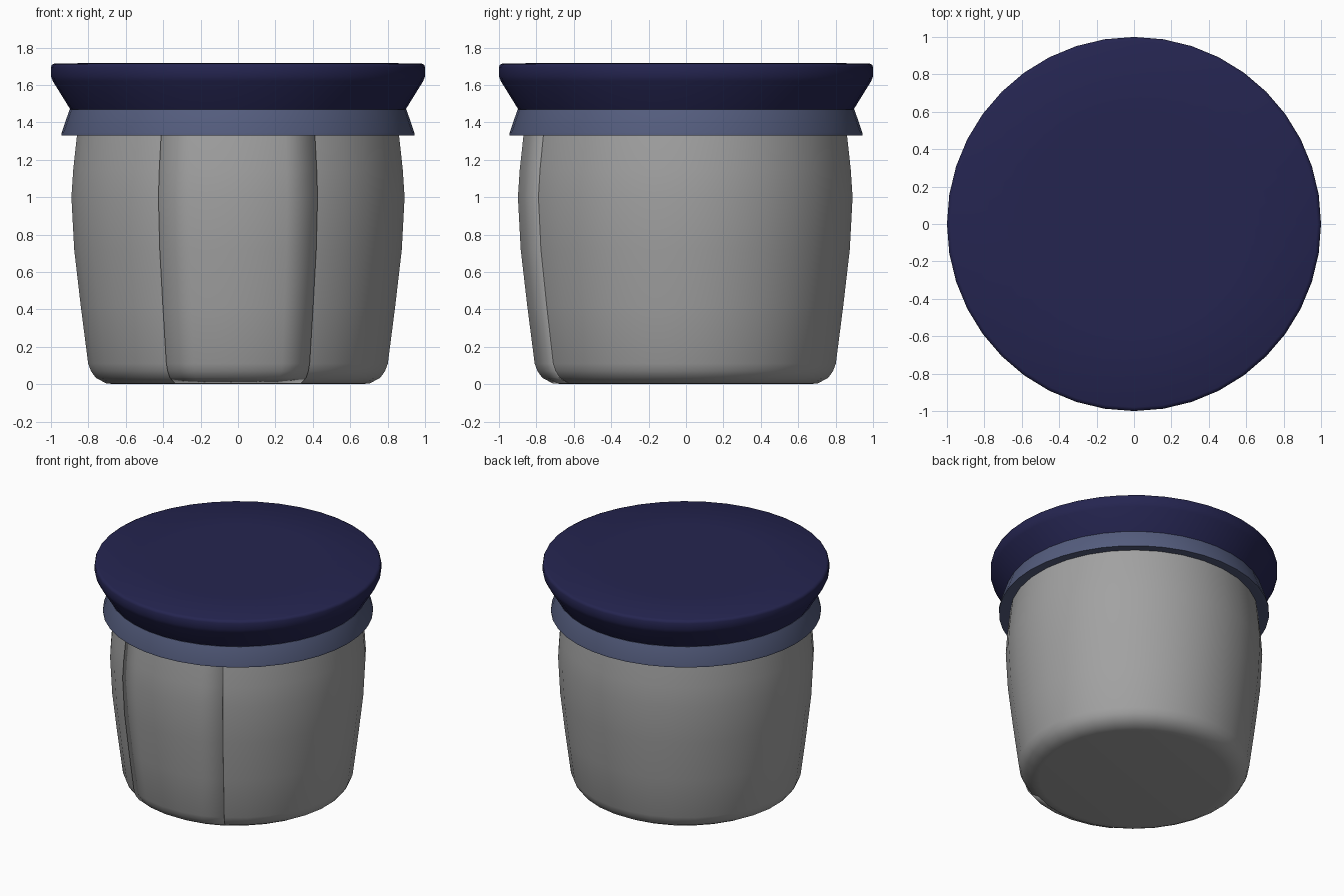
import bpy, bmesh, math

if "Cube" in bpy.data.objects:
    bpy.data.objects.remove(bpy.data.objects["Cube"], do_unlink=True)


def material(name, rgb):
    mat = bpy.data.materials.new(name)
    mat.use_nodes = True
    color = (*rgb, 1.0)
    mat.diffuse_color = color
    mat.node_tree.nodes["Principled BSDF"].inputs["Base Color"].default_value = color
    return mat


def lathe(name, profile, mat, sides, start=0.0, span=None, angle=35):
    """Sweep (radius, height) points around z; a span makes an open arc."""
    full = span is None
    count = sides if full else sides + 1
    step = (math.tau if full else span) / sides
    bm = bmesh.new()
    rings = []
    for i in range(count):
        a = start + i * step
        rings.append([bm.verts.new((r * math.cos(a), r * math.sin(a), z)) for r, z in profile])
    for i in range(sides):
        a, b = rings[i], rings[(i + 1) % count]
        for j in range(len(profile) - 1):
            bm.faces.new((a[j], b[j], b[j + 1], a[j + 1]))
    if full:  # close the bottom and top with flat discs
        bm.faces.new([ring[0] for ring in reversed(rings)])
        bm.faces.new([ring[-1] for ring in rings])
    mesh = bpy.data.meshes.new(name)
    bm.to_mesh(mesh)
    bm.free()
    mesh.materials.append(mat)
    obj = bpy.data.objects.new(name, mesh)
    bpy.context.collection.objects.link(obj)
    bpy.ops.object.select_all(action="DESELECT")
    obj.select_set(True)
    bpy.context.view_layer.objects.active = obj
    bpy.ops.object.shade_smooth_by_angle(angle=math.radians(angle))
    return obj


grey = material("jar grey", (0.36, 0.36, 0.36))
navy = material("lid navy", (0.018, 0.018, 0.08))
slate = material("collar slate blue", (0.09, 0.11, 0.21))

SIDES = 32
STEP = math.tau / SIDES

# Jar body with rounded foot and gently bulging wall
wall = [(0.71, 0.005), (0.765, 0.035), (0.79, 0.07), (0.805, 0.11), (0.845, 0.42),
        (0.88, 0.72), (0.895, 1.0), (0.885, 1.15), (0.865, 1.33), (0.855, 1.4)]
lathe("jar_body", [(0.66, 0.0)] + wall, grey, SIDES, start=STEP / 2, angle=50)

# Thin raised panel wrapped over the front
panel = lathe("front_panel", [(r + 0.008, z) for r, z in wall], grey, 5,
              start=-math.pi / 2 - 2.5 * STEP, span=5 * STEP, angle=50)
thickness = panel.modifiers.new("thickness", "SOLIDIFY")
thickness.thickness = 0.012
thickness.offset = -1

# Flared collar under the lid
lathe("collar", [(0.84, 1.345), (0.92, 1.33), (0.943, 1.33), (0.943, 1.345), (0.9, 1.47)],
      slate, 40)

# Lid widening upward to a rounded rim
lathe("lid", [(0.897, 1.47), (0.99, 1.62), (1.0, 1.645), (1.0, 1.695),
              (0.995, 1.708), (0.98, 1.715), (0.6, 1.718)], navy, 40, angle=50)
